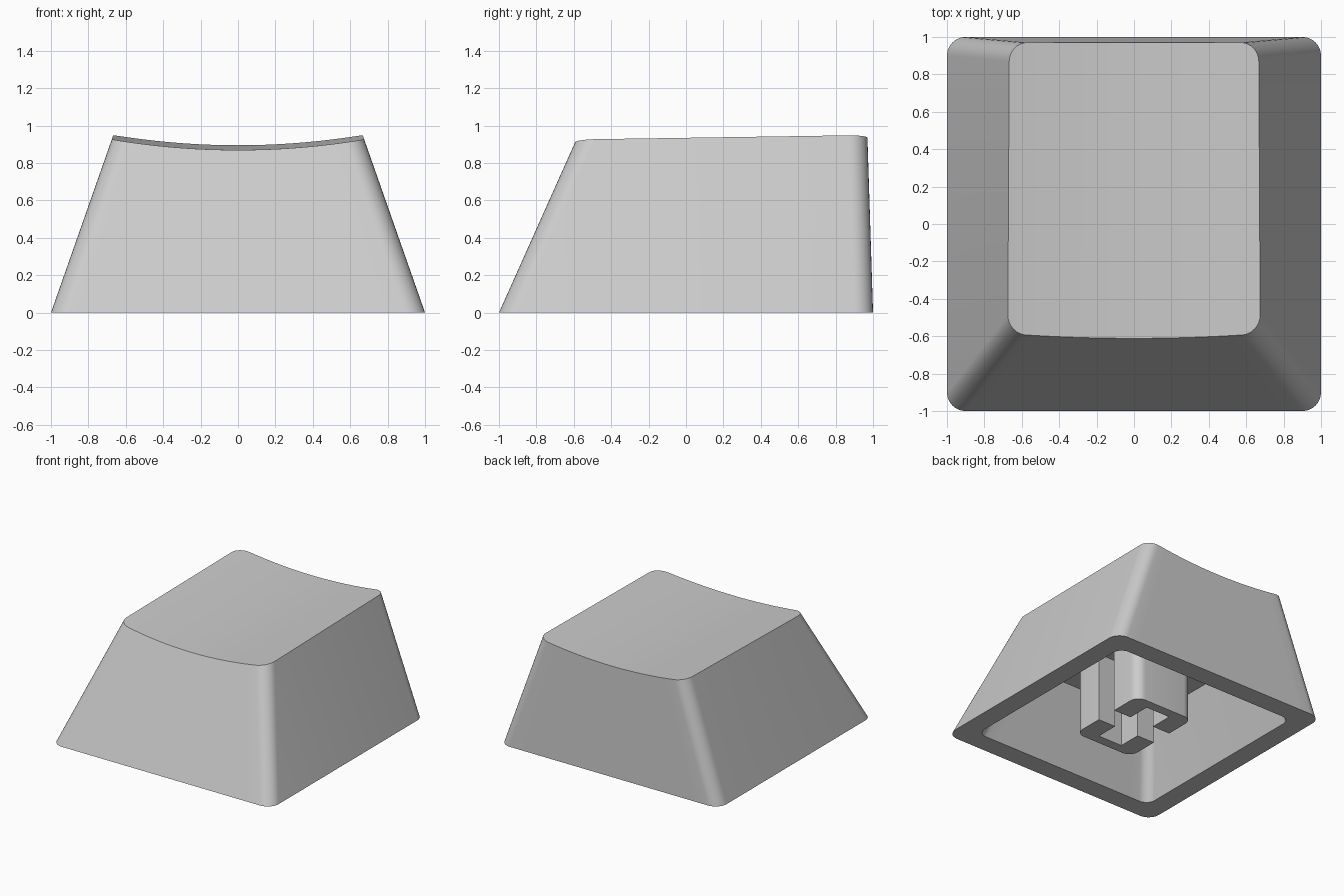
import bpy, bmesh, math

cube = bpy.data.objects.get("Cube")
if cube:
    bpy.data.objects.remove(cube, do_unlink=True)

grey = bpy.data.materials.new("light_grey_plastic")
grey.use_nodes = True
COLOUR = (0.6, 0.6, 0.6, 1)
grey.diffuse_color = COLOUR
grey.node_tree.nodes["Principled BSDF"].inputs["Base Color"].default_value = COLOUR

ARC, EDGE = 8, 16          # segments per corner and along front/back edges
REF = 0.94                 # reference height of the upper section
CEILING = 0.57


def finish(name, bm):
    bmesh.ops.recalc_face_normals(bm, faces=bm.faces)
    mesh = bpy.data.meshes.new(name)
    bm.to_mesh(mesh)
    bm.free()
    mesh.materials.append(grey)
    obj = bpy.data.objects.new(name, mesh)
    bpy.context.collection.objects.link(obj)
    bpy.ops.object.select_all(action='DESELECT')
    obj.select_set(True)
    bpy.context.view_layer.objects.active = obj
    bpy.ops.object.shade_smooth_by_angle(angle=math.radians(30))
    return obj


def arc(cx, cy, r, start, end):
    for i in range(ARC + 1):
        a = math.radians(start + (end - start) * i / ARC)
        yield cx + r * math.cos(a), cy + r * math.sin(a)


def rounded_section(hx, y0, y1, r):
    """Front half left to right, then back half right to left."""
    def half(cy, sign):
        pts = list(arc(-hx + r, cy, r, 180, 180 + sign * 90))
        y = cy - sign * r
        pts += [((hx - r) * (2 * i / EDGE - 1), y) for i in range(1, EDGE)]
        pts += arc(hx - r, cy, r, -sign * 90, 0)
        return pts
    return half(y0 + r, 1) + half(y1 - r, -1)[::-1]


def dish(x, y):
    """Height of the cylindrical, slightly tilted finger surface."""
    return 0.895 + 0.055 * (x / 0.67) ** 2 + 0.016 * (y - 0.97)


def along(low, high, t):
    return [p + (q - p) * t for p, q in zip(low, high)]


def project_to_dish(low, high):
    t = 1.0
    for _ in range(6):
        x, y = along(low, high, t)
        t = dish(x, y) / REF
    x, y = along(low, high, t)
    return x, y, dish(x, y)


# Hollow tapered cap
bm = bmesh.new()
lower = rounded_section(1.0, -1.0, 1.0, 0.1)
upper = rounded_section(0.67, -0.58, 0.97, 0.1)
inner_low = rounded_section(0.835, -0.835, 0.835, 0.08)
inner_high = rounded_section(0.635, -0.585, 0.815, 0.08)

rings = []
for coords in (
    [(x, y, CEILING) for x, y in inner_high],
    [(x, y, 0) for x, y in inner_low],
    [(x, y, 0) for x, y in lower],
    [project_to_dish(p, q) for p, q in zip(lower, upper)],
):
    rings.append([bm.verts.new(c) for c in coords])

count = len(lower)
for a, b in zip(rings, rings[1:]):
    for i in range(count):
        j = (i + 1) % count
        bm.faces.new((a[i], a[j], b[j], b[i]))
# Finger surface and ceiling as strips running front to back
for ring in (rings[0], rings[-1]):
    for i in range(count // 2 - 1):
        bm.faces.new((ring[i], ring[i + 1], ring[-2 - i], ring[-1 - i]))
finish("keycap_shell", bm)

# Stem: two C-shaped halves leaving a cross-shaped socket
HX, HY, R = 0.27, 0.36, 0.08
SLOT, ARM, REACH = 0.09, 0.11, 0.28
profile = [(HX, SLOT)]
profile += arc(HX - R, HY - R, R, 0, 90)
profile += arc(R - HX, HY - R, R, 90, 180)
profile += [(-HX, SLOT), (-ARM, SLOT), (-ARM, REACH), (ARM, REACH), (ARM, SLOT)]

for name, side in (("stem_back_half", 1), ("stem_front_half", -1)):
    bm = bmesh.new()
    base = bm.faces.new([bm.verts.new((x, side * y, 0)) for x, y in profile])
    new = bmesh.ops.extrude_face_region(bm, geom=[base], use_keep_orig=True)["geom"]
    top = [v for v in new if isinstance(v, bmesh.types.BMVert)]
    bmesh.ops.translate(bm, verts=top, vec=(0, 0, CEILING + 0.03))
    finish(name, bm)
